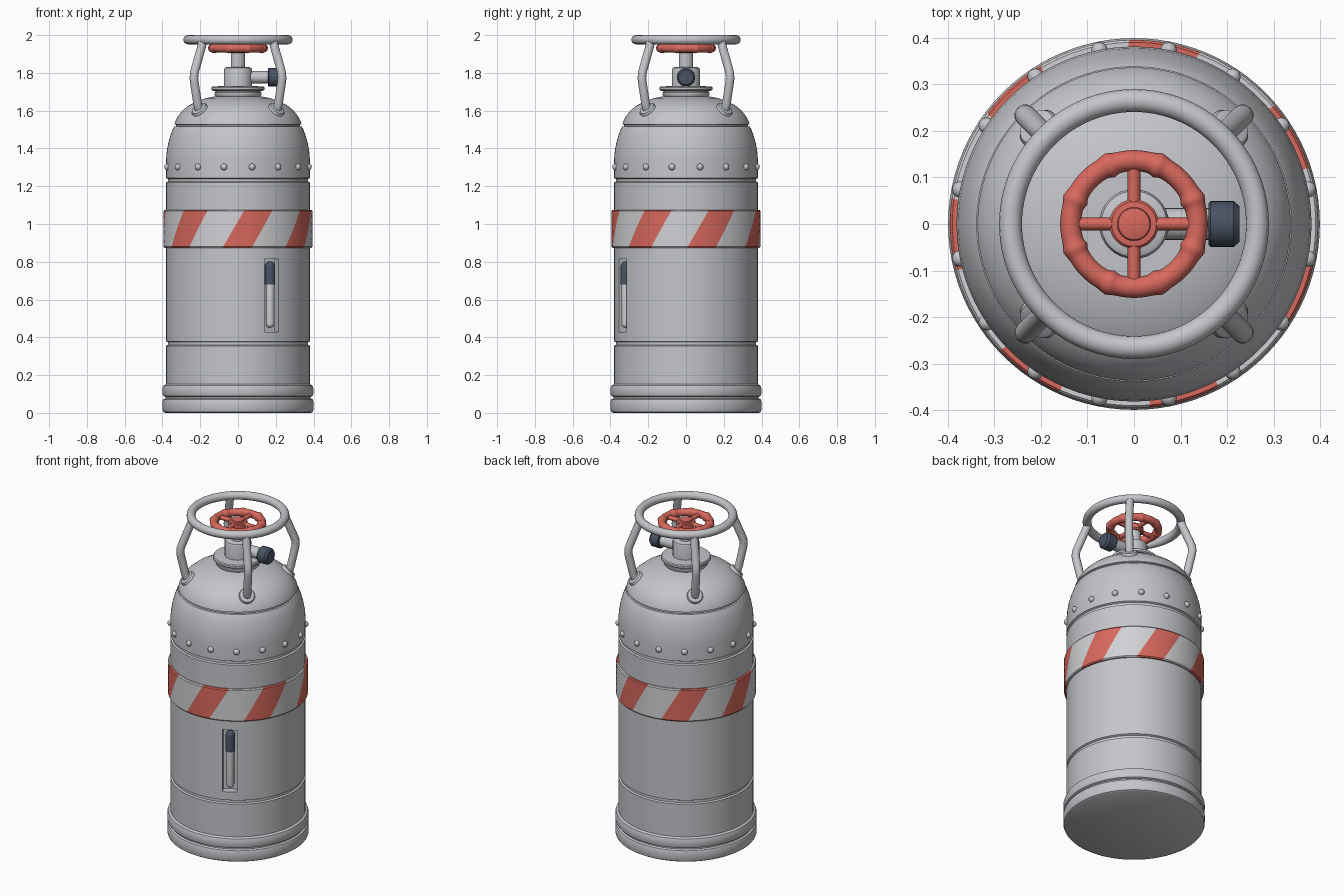
import bpy, bmesh, math
from mathutils import Matrix, Vector

if "Cube" in bpy.data.objects:
    bpy.data.objects.remove(bpy.data.objects["Cube"])


def material(name, rgb):
    m = bpy.data.materials.new(name)
    m.diffuse_color = (*rgb, 1)
    m.use_nodes = True
    m.node_tree.nodes["Principled BSDF"].inputs["Base Color"].default_value = m.diffuse_color
    return m


GREY = material("body_grey", (0.55, 0.56, 0.585))
LIGHT = material("light_grey", (0.63, 0.64, 0.66))
RED = material("warning_red", (0.69, 0.14, 0.11))
DARK = material("dark_slate", (0.065, 0.085, 0.125))


def finish(name, bm, mats, angle=35):
    bmesh.ops.recalc_face_normals(bm, faces=bm.faces[:])
    me = bpy.data.meshes.new(name)
    bm.to_mesh(me)
    bm.free()
    for m in mats:
        me.materials.append(m)
    ob = bpy.data.objects.new(name, me)
    bpy.context.collection.objects.link(ob)
    smooth(ob, angle)
    return ob


def smooth(ob, angle=35):
    bpy.ops.object.select_all(action='DESELECT')
    bpy.context.view_layer.objects.active = ob
    ob.select_set(True)
    bpy.ops.object.shade_smooth_by_angle(angle=math.radians(angle))


def lathe(name, profile, mat, segs=32, matrix=Matrix()):
    """Revolve (radius, height) points around z; closes both ends."""
    bm = bmesh.new()
    rings = []
    for r, z in profile:
        rings.append([bm.verts.new((r * math.cos(2 * math.pi * i / segs),
                                    r * math.sin(2 * math.pi * i / segs), z)) for i in range(segs)])
    for a, b in zip(rings, rings[1:]):
        for i in range(segs):
            j = (i + 1) % segs
            bm.faces.new((a[i], a[j], b[j], b[i]))
    bm.faces.new(rings[0][::-1])
    bm.faces.new(rings[-1])
    bm.transform(matrix)
    return finish(name, bm, [mat])


def ring(name, major, minor, z, mat, segs=96, sides=16):
    """Torus whose tube radius is a function of the angle."""
    bm = bmesh.new()
    loops = []
    for i in range(segs):
        a = 2 * math.pi * i / segs
        t = minor(a)
        loops.append([bm.verts.new(((major + t * math.cos(b)) * math.cos(a),
                                    (major + t * math.cos(b)) * math.sin(a), z + t * math.sin(b)))
                      for b in (2 * math.pi * k / sides for k in range(sides))])
    for i in range(segs):
        p, q = loops[i], loops[(i + 1) % segs]
        for k in range(sides):
            n = (k + 1) % sides
            bm.faces.new((p[k], q[k], q[n], p[n]))
    return finish(name, bm, [mat], 60)


def tube(name, pts, radius, mat):
    cu = bpy.data.curves.new(name, 'CURVE')
    cu.dimensions = '3D'
    cu.bevel_depth = radius
    cu.bevel_resolution = 4
    cu.use_fill_caps = True
    sp = cu.splines.new('POLY')
    sp.points.add(len(pts) - 1)
    for p, c in zip(sp.points, pts):
        p.co = (*c, 1)
    ob = bpy.data.objects.new(name, cu)
    bpy.context.collection.objects.link(ob)
    bpy.ops.object.select_all(action='DESELECT')
    bpy.context.view_layer.objects.active = ob
    ob.select_set(True)
    bpy.ops.object.convert(target='MESH')
    ob = bpy.context.object
    ob.data.materials.clear()
    ob.data.materials.append(mat)
    smooth(ob, 50)
    return ob


def groove(z, r=0.381, h=0.009, d=0.01):
    return [(r, z - h - 0.003), (r - d, z - h + 0.002), (r - d, z + h - 0.002), (r, z + h + 0.003)]


# tank body with foot rings, grooves and domed shoulder
body = lathe("tank_body",
             [(0.385, 0), (0.395, 0.006), (0.399, 0.016), (0.399, 0.062), (0.395, 0.072), (0.384, 0.077),
              (0.384, 0.084), (0.395, 0.089), (0.399, 0.099), (0.399, 0.13), (0.394, 0.145), (0.381, 0.152)]
             + groove(0.367) + groove(1.232)
             + [(0.381, 1.34), (0.377, 1.385), (0.37, 1.425), (0.359, 1.465), (0.344, 1.507), (0.338, 1.515),
                (0.328, 1.517), (0.328, 1.525), (0.336, 1.528), (0.333, 1.54), (0.318, 1.57), (0.295, 1.6),
                (0.262, 1.627), (0.22, 1.649), (0.17, 1.666), (0.115, 1.677)], GREY, 96)

# recessed slot cut at the front right
PHI = math.radians(-62)
out = Vector((math.cos(PHI), math.sin(PHI), 0))
bm = bmesh.new()
bmesh.ops.create_cube(bm, size=1, matrix=Matrix.Translation(out * 0.39 + Vector((0, 0, 0.622)))
                      @ Matrix.Rotation(PHI, 4, 'Z') @ Matrix.Diagonal((0.11, 0.083, 0.385, 1)))
cutter = finish("slot_cutter", bm, [GREY])
mod = body.modifiers.new("slot", 'BOOLEAN')
mod.object = cutter
mod.solver = 'EXACT'
bpy.ops.object.select_all(action='DESELECT')
bpy.context.view_layer.objects.active = body
body.select_set(True)
bpy.ops.object.modifier_apply(modifier="slot")
bpy.data.objects.remove(cutter)
smooth(body)


# lever inside the slot: pale lower part, dark grip
def capped(r, z0, z1, low, high):
    arc = [(r * math.cos(t), r * math.sin(t)) for t in (math.radians(a) for a in (0, 20, 40, 60, 80))]
    bottom = [(x, z0 + r - y) for x, y in arc[::-1]] if low else [(r, z0)]
    top = [(x, z1 - r + y) for x, y in arc] if high else [(r, z1)]
    return bottom + top


at = Matrix.Translation(out * 0.362)
lathe("lever", capped(0.023, 0.45, 0.69, True, False), LIGHT, 20, at)
lathe("lever_grip", capped(0.027, 0.68, 0.803, False, True), DARK, 20, at)

# striped band: seven slanted red stripes
bm = bmesh.new()
N, SHEAR = 112, math.radians(17)
prof = [(0.378, 0.874), (0.39, 0.874), (0.395, 0.88), (0.395, 0.928), (0.395, 0.975),
        (0.395, 1.022), (0.395, 1.068), (0.39, 1.074), (0.378, 1.074)]
rows = []
for r, z in prof:
    base = math.radians(-102) + SHEAR * (z - 0.874) / 0.2
    rows.append([bm.verts.new((r * math.cos(base + 2 * math.pi * i / N),
                               r * math.sin(base + 2 * math.pi * i / N), z)) for i in range(N)])
for a, b in zip(rows, rows[1:]):
    for i in range(N):
        j = (i + 1) % N
        f = bm.faces.new((a[i], a[j], b[j], b[i]))
        f.material_index = 1 if i % 16 < 7 else 0
finish("striped_band", bm, [LIGHT, RED])

# rivets round the shoulder
bm = bmesh.new()
for k in range(16):
    a = math.radians(11.25 + 22.5 * k)
    bmesh.ops.create_uvsphere(bm, u_segments=12, v_segments=8, radius=0.018, matrix=Matrix.Translation(
        (0.38 * math.cos(a), 0.38 * math.sin(a), 1.302)))
finish("rivets", bm, [GREY], 60)

# neck flange, valve body and stem
lathe("neck_flange", [(0.115, 1.665), (0.122, 1.68), (0.125, 1.686), (0.125, 1.695), (0.118, 1.7), (0.118, 1.704),
                      (0.136, 1.706), (0.141, 1.711), (0.141, 1.723), (0.136, 1.728), (0.09, 1.73)], GREY, 48)
lathe("valve_body", [(0.075, 1.72), (0.075, 1.815), (0.071, 1.825), (0.062, 1.83)], GREY)
lathe("valve_stem", [(0.038, 1.82), (0.038, 1.925)], GREY, 24)

# side outlet with dark cap
side = Matrix.Translation((0, 0, 1.777)) @ Matrix.Rotation(math.pi / 2, 4, 'Y')
lathe("outlet_pipe", [(0.034, 0.03), (0.034, 0.17)], GREY, 24, side)
lathe("outlet_cap", [(0.045, 0.16), (0.049, 0.164), (0.049, 0.214), (0.039, 0.226)], DARK, 32, side)


# handwheel with eight grip bulges, hub and spokes
def grip(a):
    d = (math.degrees(a) - 22.5 + 22.5) % 45 - 22.5
    return 0.0225 + 0.005 * math.exp(-(d / 4.5) ** 2)


ring("handwheel_rim", 0.136, grip, 1.931, RED, 128)
lathe("handwheel_hub", [(0.046, 1.905), (0.053, 1.912), (0.053, 1.938), (0.048, 1.944), (0.036, 1.945),
                        (0.034, 1.953), (0.03, 1.955)], RED)
for k in range(2):
    d = Vector((1, 0, 0)) if k == 0 else Vector((0, 1, 0))
    c = Vector((0, 0, 1.931))
    tube("handwheel_spokes_%d" % (k + 1), [c - d * 0.13, c + d * 0.13], 0.0135, RED)

# guard ring on four bent legs with foot pads
ring("guard_ring", 0.265, lambda a: 0.0245, 1.9755, GREY)
leg = [(0.264, 1.972), (0.27, 1.945), (0.322, 1.815), (0.328, 1.795), (0.33, 1.775), (0.328, 1.755),
       (0.302, 1.635), (0.293, 1.61), (0.275, 1.585)]
for k in range(4):
    a = math.radians(45 + 90 * k)
    tube("guard_leg_%d" % (k + 1), [(r * math.cos(a), r * math.sin(a), z) for r, z in leg], 0.0235, GREY)
    pad = (Matrix.Rotation(a, 4, 'Z') @ Matrix.Translation((0.286, 0, 1.603))
           @ Matrix.Rotation(math.radians(45), 4, 'Y'))
    lathe("leg_pad_%d" % (k + 1), [(0.046, -0.02), (0.046, 0.006), (0.041, 0.014), (0.03, 0.017)], GREY, 24, pad)
